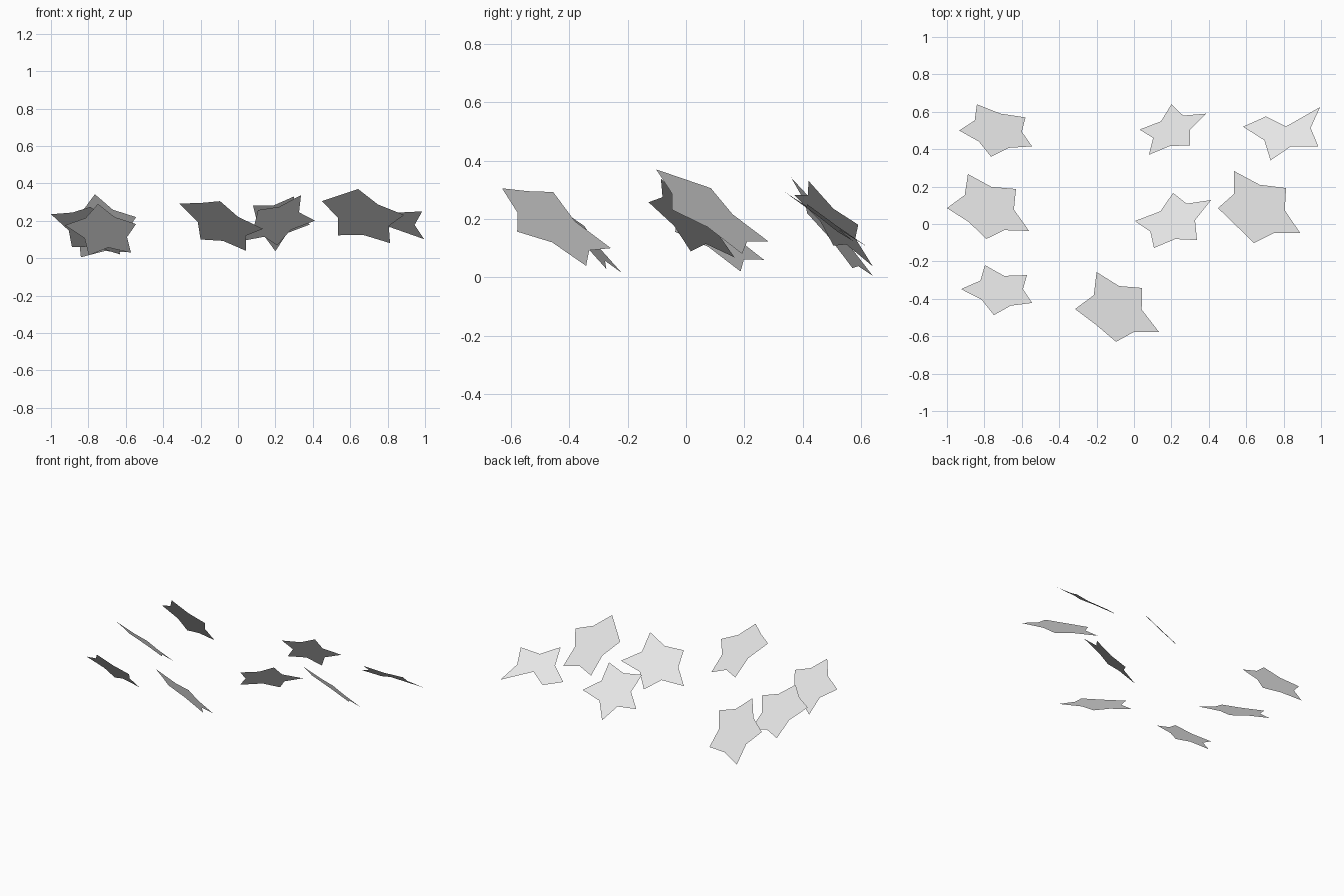
import bpy
import bmesh
from mathutils import Vector

# Remove the default cube only
cube = bpy.data.objects.get("Cube")
if cube:
    bpy.data.objects.remove(cube, do_unlink=True)

# Single plain material shared by every star
grey = bpy.data.materials.new("light_grey")
grey.use_nodes = True
colour = (0.8, 0.8, 0.8, 1.0)
grey.diffuse_color = colour
for node in grey.node_tree.nodes:
    if node.type == "BSDF_PRINCIPLED":
        node.inputs["Base Color"].default_value = colour


def make_star(name, tips, notches, plane):
    """Flat five-pointed star lying on a tilted plane.

    tips:    plan positions of the five points, clockwise
    notches: how far each inner corner sits from the centre towards
             the midpoint of its two neighbouring tips
    plane:   height at the origin, slope along x, slope along y
    """
    tips = [Vector(tip) for tip in tips]
    centre = sum(tips, Vector((0, 0))) / len(tips)
    outline = []
    for index, tip in enumerate(tips):
        following = tips[(index + 1) % len(tips)]
        middle = (tip + following) / 2
        outline.append(tip)
        outline.append(centre.lerp(middle, notches[index]))

    base, slope_x, slope_y = plane
    bm = bmesh.new()
    # Reversed so that the face normal points upwards
    corners = [bm.verts.new((point.x, point.y,
                             base + slope_x * point.x + slope_y * point.y))
               for point in reversed(outline)]
    bm.faces.new(corners)
    bm.normal_update()

    mesh = bpy.data.meshes.new(name)
    bm.to_mesh(mesh)
    bm.free()
    mesh.materials.append(grey)
    star = bpy.data.objects.new(name, mesh)
    bpy.context.scene.collection.objects.link(star)
    return star


# Back row
make_star("star_back_right",
          [(-.84, .64), (-.58, .57), (-.545, .415), (-.765, .36), (-.935, .5)],
          (.86, .78, .82, .83, .77), (.616, -.238, -1.267))
make_star("star_back_middle",
          [(.2, .64), (.385, .59), (.3, .42), (.08, .37), (.03, .505)],
          (.68, .7, .8, .67, .65), (.659, .47, -1.118))
make_star("star_back_left",
          [(.705, .575), (.995, .625), (.985, .415), (.73, .34), (.583, .52)],
          (.25, .76, .68, .72, 1), (.496, .05, -.71))

# Middle row
make_star("star_middle_right",
          [(-.888, .267), (-.631, .187), (-.561, -.037), (-.79, -.08), (-1, .085)],
          (.8, .74, .82, .9, .77), (-.085, -.382, -.726))
make_star("star_middle_centre",
          [(.209, .166), (.412, .128), (.337, -.086), (.107, -.128), (.005, .016)],
          (.7, .7, .79, .8, .68), (.1, .497, -.814))
make_star("star_middle_left",
          [(.535, .283), (.813, .192), (.888, -.048), (.642, -.102), (.449, .085)],
          (.82, .76, .83, 1, .76), (.548, -.397, -.752))

# Front row
make_star("star_front_right",
          [(-.797, -.22), (-.572, -.273), (-.545, -.422), (-.749, -.487), (-.925, -.348)],
          (.7, .78, .83, .81, .72), (-.37, -.19, -1.064))
make_star("star_front_middle",
          [(-.2, -.257), (.043, -.342), (.134, -.578), (-.096, -.63), (-.315, -.455)],
          (.79, .73, .82, .97, .75), (-.174, -.49, -.686))
